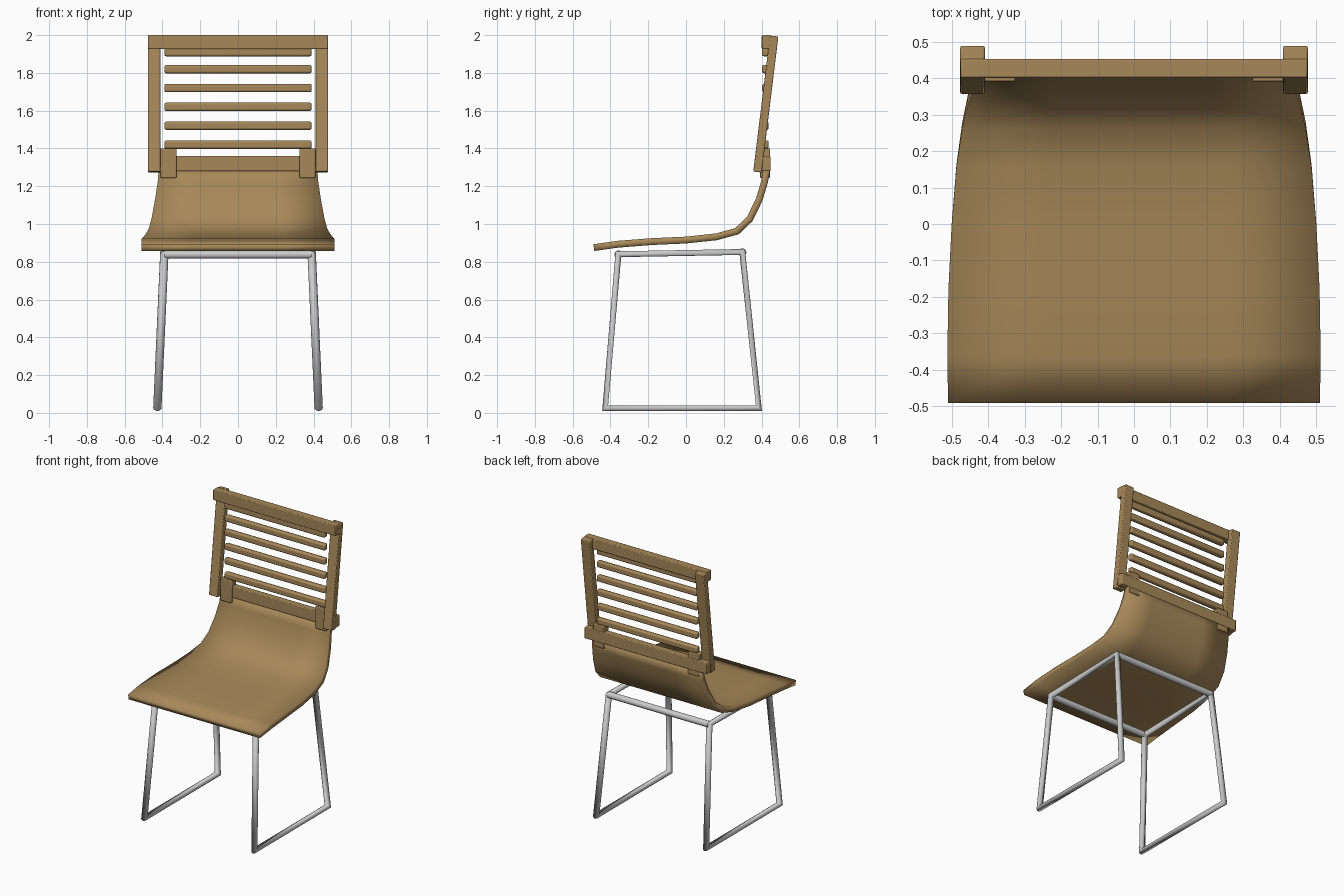
import bpy, bmesh
from math import radians
from mathutils import Matrix

if "Cube" in bpy.data.objects:
    bpy.data.objects.remove(bpy.data.objects["Cube"])

wood = bpy.data.materials.new("wood")
wood.diffuse_color = (0.39, 0.25, 0.10, 1)
wood.use_nodes = True
wood.node_tree.nodes["Principled BSDF"].inputs["Base Color"].default_value = wood.diffuse_color


def smooth(ob, angle=40):
    bpy.ops.object.select_all(action='DESELECT')
    bpy.context.view_layer.objects.active = ob
    ob.select_set(True)
    bpy.ops.object.shade_smooth_by_angle(angle=radians(angle))


def add_mesh(name, bm):
    me = bpy.data.meshes.new(name)
    bm.to_mesh(me)
    bm.free()
    ob = bpy.data.objects.new(name, me)
    bpy.context.collection.objects.link(ob)
    me.materials.append(wood)
    return ob


def box(name, centre, size, tilt=0, bevel=0.005):
    bm = bmesh.new()
    bmesh.ops.create_cube(bm, size=1, matrix=Matrix.Diagonal((*size, 1)))
    ob = add_mesh(name, bm)
    ob.location = centre
    ob.rotation_euler.x = radians(tilt)
    mod = ob.modifiers.new("bevel", 'BEVEL')
    mod.width = bevel
    mod.segments = 2
    smooth(ob)
    return ob


def tube(name, points, closed=False, radius=0.022):
    cu = bpy.data.curves.new(name, 'CURVE')
    cu.dimensions = '3D'
    cu.bevel_depth = radius
    cu.bevel_resolution = 3
    cu.use_fill_caps = True
    sp = cu.splines.new('POLY')
    sp.points.add(len(points) - 1)
    for p, co in zip(sp.points, points):
        p.co = (*co, 1)
    sp.use_cyclic_u = closed
    sp.use_smooth = True
    ob = bpy.data.objects.new(name, cu)
    bpy.context.collection.objects.link(ob)


# Curved seat shell: (y, z, half width) along the profile
profile = [(-0.488, 0.875, 0.51), (-0.36, 0.893, 0.512), (-0.18, 0.907, 0.509),
           (0.0, 0.915, 0.50), (0.16, 0.932, 0.487), (0.27, 0.962, 0.471),
           (0.338, 1.027, 0.456), (0.388, 1.13, 0.438), (0.415, 1.22, 0.425),
           (0.427, 1.285, 0.42)]
bm = bmesh.new()
rows = [[bm.verts.new((w * s, y, z)) for s in (-1, -0.5, 0, 0.5, 1)]
        for y, z, w in profile]
for a, b in zip(rows, rows[1:]):
    for i in range(4):
        bm.faces.new((a[i], a[i + 1], b[i + 1], b[i]))
seat = add_mesh("seat_shell", bm)
mod = seat.modifiers.new("thickness", 'SOLIDIFY')
mod.thickness = 0.036
mod.offset = 0
mod.use_even_offset = True
smooth(seat)

# Backrest rails and slats
box("top_rail", (0, 0.427, 1.963), (0.952, 0.052, 0.074))
box("lower_rail", (0, 0.425, 1.32), (0.952, 0.045, 0.08))
for i, z in enumerate((1.42, 1.52, 1.62, 1.72, 1.82, 1.91)):
    box(f"back_slat_{i + 1}", (0, 0.42, z), (0.78, 0.036, 0.044), bevel=0.01)

# Tilted posts and joining blocks, both sides
for side, s in (("left", -1), ("right", 1)):
    box(f"{side}_back_post", (s * 0.443, 0.4225, 1.635), (0.068, 0.045, 0.725), tilt=-7)
    box(f"{side}_joining_block", (s * 0.368, 0.418, 1.322), (0.086, 0.055, 0.156))

    # Tubular leg loop
    tube(f"{side}_leg_loop", [(s * 0.39, -0.358, 0.84), (s * 0.427, -0.428, 0.025),
                              (s * 0.427, 0.386, 0.025), (s * 0.39, 0.298, 0.852)], closed=True)

# Cross tubes under the seat
tube("front_cross_tube", [(-0.39, -0.358, 0.838), (0.39, -0.358, 0.838)])
tube("back_cross_tube", [(-0.39, 0.298, 0.85), (0.39, 0.298, 0.85)])
